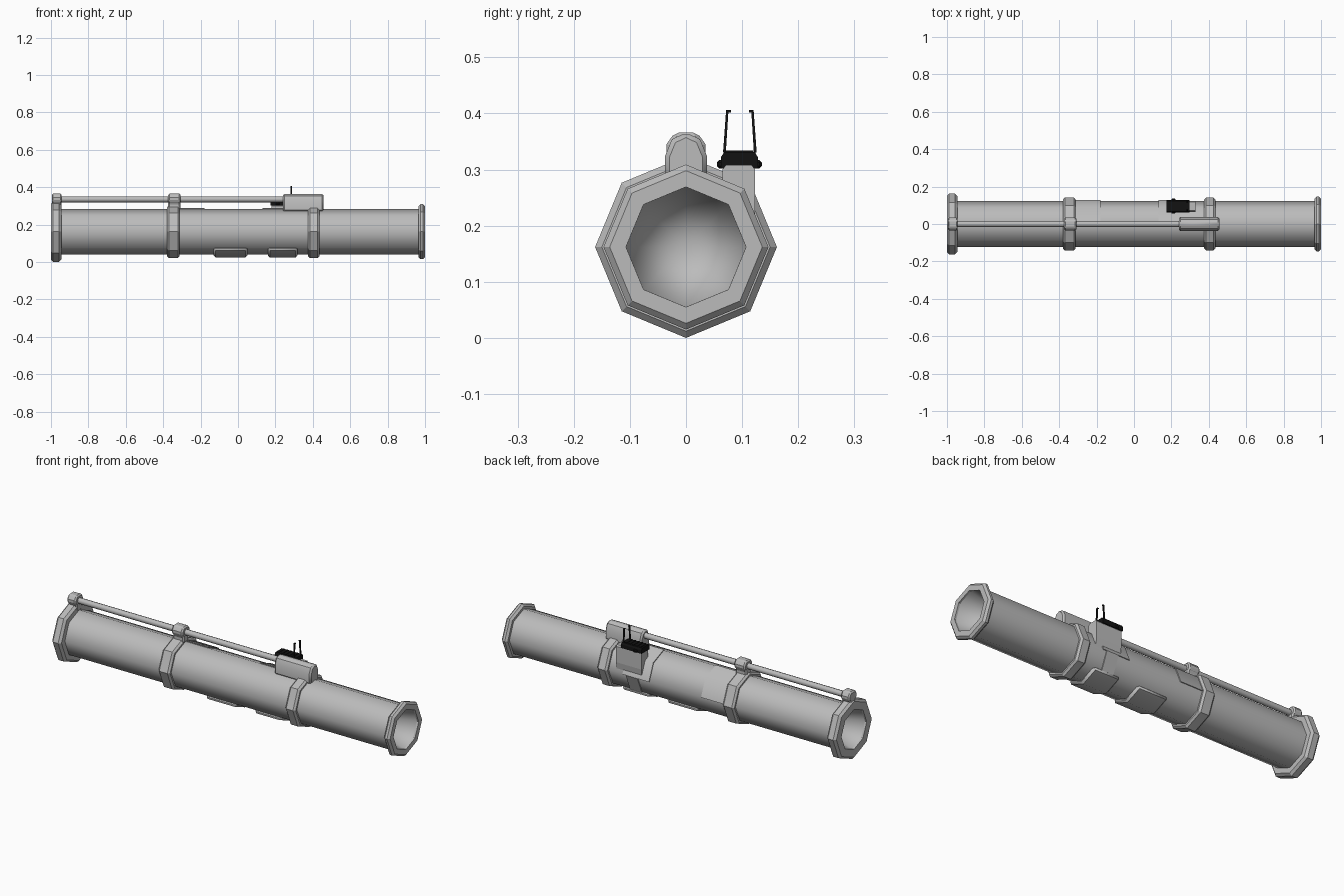
import bpy, bmesh, math

if "Cube" in bpy.data.objects:
    bpy.data.objects.remove(bpy.data.objects["Cube"])

CZ = 0.162          # height of the tube axis


def material(name, c):
    m = bpy.data.materials.new(name)
    m.diffuse_color = (c, c, c, 1)
    m.use_nodes = True
    m.node_tree.nodes["Principled BSDF"].inputs["Base Color"].default_value = m.diffuse_color
    return m


GREY = material("light grey", 0.5)
BLACK = material("black", 0.006)


def finish(name, bm, mat, smooth=None, bevel=0):
    bmesh.ops.recalc_face_normals(bm, faces=bm.faces)
    me = bpy.data.meshes.new(name)
    bm.to_mesh(me)
    bm.free()
    me.materials.append(mat)
    ob = bpy.data.objects.new(name, me)
    bpy.context.collection.objects.link(ob)
    if bevel:
        b = ob.modifiers.new("bevel", 'BEVEL')
        b.width = bevel
        b.segments = 1
        b.limit_method = 'ANGLE'
        b.angle_limit = math.radians(50)
    if smooth:
        bpy.ops.object.select_all(action='DESELECT')
        bpy.context.view_layer.objects.active = ob
        ob.select_set(True)
        bpy.ops.object.shade_smooth_by_angle(angle=math.radians(smooth))
    return ob


def lathe(name, profile, mat=GREY, sides=8, z=CZ, closed=True, smooth=None):
    """Spin an (x, radius) profile round the x axis; radius 0 makes a tip."""
    bm = bmesh.new()
    rings = []
    for x, r in profile:
        if r == 0:
            rings.append([bm.verts.new((x, 0, z))] * sides)
        else:
            rings.append([bm.verts.new((x, r * math.cos(2 * math.pi * i / sides),
                                        z + r * math.sin(2 * math.pi * i / sides)))
                          for i in range(sides)])
    n = len(rings)
    for k in range(n if closed else n - 1):
        a, b = rings[k], rings[(k + 1) % n]
        for i in range(sides):
            j = (i + 1) % sides
            quad = list(dict.fromkeys([a[i], a[j], b[j], b[i]]))
            if len(quad) > 2:
                bm.faces.new(quad)
    return finish(name, bm, mat, smooth)


def prism(name, pts, x0, x1, mat=GREY, bevel=0, smooth=None):
    """Extrude a (y, z) outline from x0 to x1."""
    bm = bmesh.new()
    a = [bm.verts.new((x0, y, z)) for y, z in pts]
    b = [bm.verts.new((x1, y, z)) for y, z in pts]
    bm.faces.new(a)
    bm.faces.new(b)
    for i in range(len(pts)):
        j = (i + 1) % len(pts)
        bm.faces.new((a[i], a[j], b[j], b[i]))
    return finish(name, bm, mat, smooth, bevel)


def shell(name, first, last, r, x0, x1, bevel=0, smooth=None):
    """Plate following octagon corners first..last (0 = +y, 2 = up)."""
    def arc(rad):
        return [(rad * math.cos(math.pi / 4 * i), CZ + rad * math.sin(math.pi / 4 * i))
                for i in range(first, last + 1)]
    return prism(name, arc(r) + arc(0.113)[::-1], x0, x1, GREY, bevel, smooth)


def rect(y0, y1, z0, z1):
    return [(y0, z0), (y1, z0), (y1, z1), (y0, z1)]


# Main tube with a tapering bore at each end
lathe("main_tube", [(-0.99, 0.107), (-0.99, 0.122), (0.99, 0.122), (0.99, 0.107),
                    (0.65, 0), (-0.65, 0)], smooth=50)


# Bevelled octagonal collars
def collar(name, x0, x1, r, inner, b):
    lathe(name, [(x0, inner), (x0, r - b), (x0 + b, r), (x1 - b, r), (x1, r - b), (x1, inner)])


collar("rear_flange", -1.0, -0.945, 0.162, 0.107, 0.012)
collar("front_flange", 0.965, 1.0, 0.147, 0.107, 0.011)
collar("rear_band", -0.38, -0.312, 0.141, 0.115, 0.01)
collar("front_band", 0.375, 0.435, 0.141, 0.115, 0.01)

# Long rod over the tube, its two clamps and the housing at its front
lathe("top_rod", [(-0.99, 0), (-0.99, 0.016), (0.26, 0.016), (0.26, 0)],
      z=0.335, closed=False, smooth=50)
arch = [(-0.037, 0.27), (-0.037, 0.325), (-0.025, 0.354), (0, 0.366),
        (0.025, 0.354), (0.037, 0.325), (0.037, 0.27)]
prism("rod_housing", arch, 0.24, 0.457, bevel=0.008, smooth=35)
for name, x0, x1 in (("rear_rod_clamp", -0.995, -0.943), ("middle_rod_clamp", -0.373, -0.308)):
    knob = [(-0.022, 0.28), (-0.022, 0.315), (-0.035, 0.325), (-0.035, 0.345), (-0.02, 0.366),
            (0.02, 0.366), (0.035, 0.345), (0.035, 0.325), (0.022, 0.315), (0.022, 0.28)]
    prism(name, knob, x0, x1, bevel=0.007)

# Grip pads under the tube
shell("rear_pad", 5, 7, 0.138, -0.13, 0.05, bevel=0.01, smooth=50)
shell("front_pad", 5, 7, 0.138, 0.16, 0.318, bevel=0.01, smooth=50)

# Thin plates on the back of the tube
shell("rear_plate", 0, 2, 0.127, -0.32, -0.178, smooth=50)
shell("sight_plate", 0, 2, 0.127, 0.132, 0.29, smooth=50)
shell("sight_strap", -1, 0, 0.127, 0.2, 0.27, smooth=50)

# Sight bracket
prism("sight_bracket", [(0.065, 0.22), (0.118, 0.18), (0.123, 0.215), (0.123, 0.3),
                        (0.117, 0.308), (0.071, 0.308), (0.065, 0.3)], 0.18, 0.33)

# Folding sight: base, side knobs and two prongs
prism("sight_base", [(0.062, 0.302), (0.128, 0.302), (0.128, 0.322), (0.123, 0.331),
                     (0.068, 0.331), (0.062, 0.322)], 0.175, 0.297, BLACK)
prism("sight_knobs", rect(0.055, 0.135, 0.302, 0.317), 0.2, 0.222, BLACK, bevel=0.004)
for i in range(5):
    x = 0.185 + i * 0.021
    prism("sight_rib", rect(0.07, 0.12, 0.33, 0.334), x, x + 0.009, BLACK)
for side, s in (("left", -1), ("right", 1)):
    pts = [(0.03, 0.33), (0.0245, 0.406), (0.016, 0.406), (0.016, 0.402),
           (0.0205, 0.402), (0.025, 0.33)]
    prism(side + "_sight_prong", [(0.096 + s * y, z) for y, z in pts], 0.281, 0.289, BLACK)
